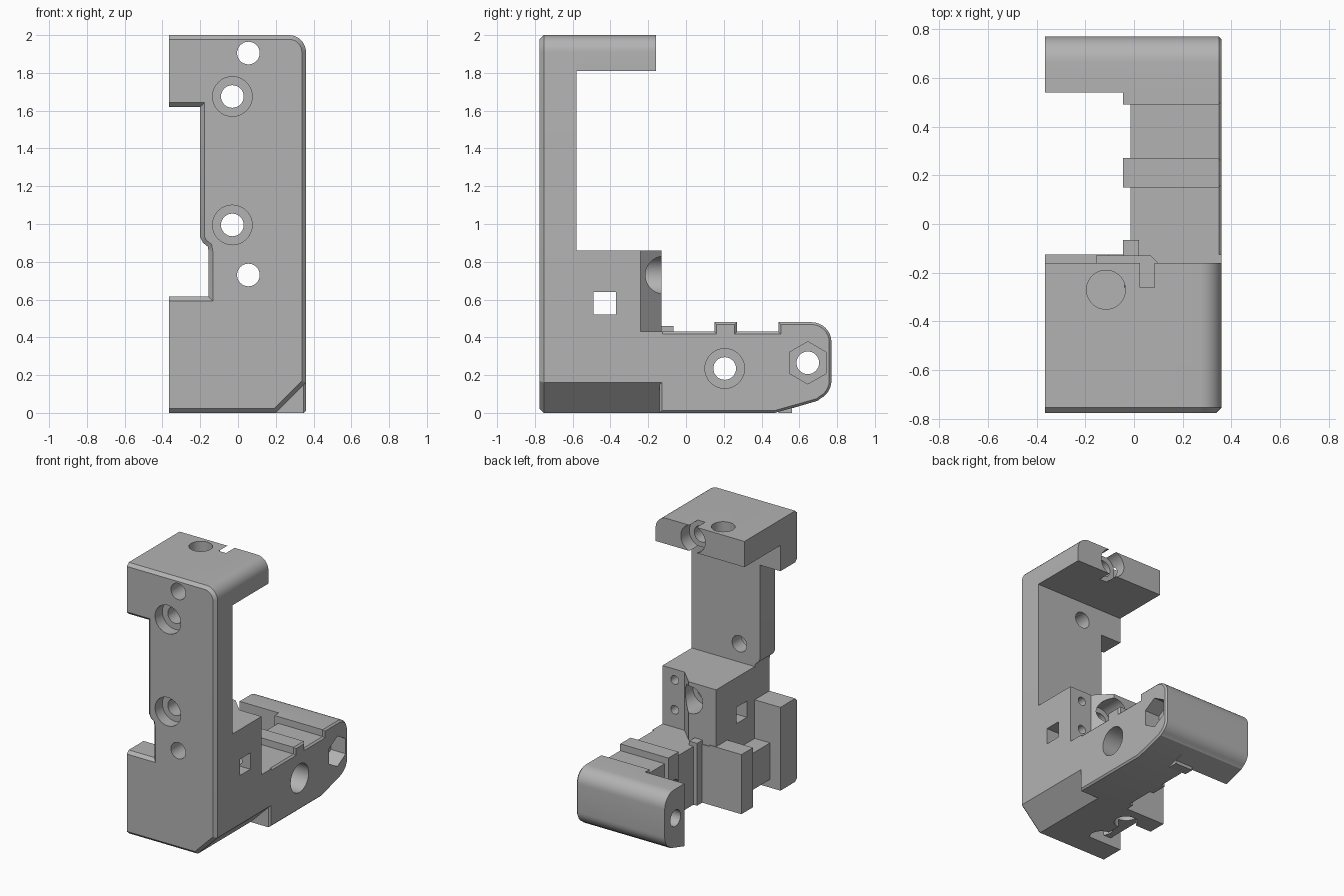
import bpy, bmesh
from math import sin, cos, pi, radians

cube = bpy.data.objects.get("Cube")
if cube:
    bpy.data.objects.remove(cube)

grey = bpy.data.materials.new("plain grey")
grey.use_nodes = True
grey.diffuse_color = (0.45, 0.45, 0.45, 1)
grey.node_tree.nodes["Principled BSDF"].inputs["Base Color"].default_value = grey.diffuse_color


def prism(name, axis, pts, lo, hi, chamfer=0, chamfer_end="lo", keep=lambda co: True):
    """Extrude a 2D outline along an axis; optionally chamfer one cap's rim."""
    place = {"x": lambda p, t: (t, p[0], p[1]),
             "y": lambda p, t: (p[0], t, p[1]),
             "z": lambda p, t: (p[0], p[1], t)}[axis]
    bm = bmesh.new()
    rings = [[bm.verts.new(place(p, t)) for p in pts] for t in (lo, hi)]
    caps = {"lo": bm.faces.new(rings[0]), "hi": bm.faces.new(rings[1])}
    n = len(pts)
    for i in range(n):
        j = (i + 1) % n
        bm.faces.new((rings[0][i], rings[0][j], rings[1][j], rings[1][i]))
    bmesh.ops.recalc_face_normals(bm, faces=bm.faces)
    if chamfer:
        rim = [e for e in caps[chamfer_end].edges
               if keep((e.verts[0].co + e.verts[1].co) / 2)]
        bmesh.ops.bevel(bm, geom=rim, offset=chamfer, segments=1,
                        affect="EDGES", clamp_overlap=True)
    mesh = bpy.data.meshes.new(name)
    bm.to_mesh(mesh)
    bm.free()
    mesh.materials.append(grey)
    obj = bpy.data.objects.new(name, mesh)
    bpy.context.collection.objects.link(obj)
    return obj


def rect(a0, b0, a1, b1):
    return [(a0, b0), (a1, b0), (a1, b1), (a0, b1)]


def arc(ca, cb, r, start, end, n=8):
    return [(ca + r * cos(radians(start + (end - start) * i / n)),
             cb + r * sin(radians(start + (end - start) * i / n))) for i in range(n + 1)]


def ring(ca, cb, r, n=32, turn=0):
    return [(ca + r * cos(2 * pi * i / n + turn), cb + r * sin(2 * pi * i / n + turn))
            for i in range(n)]


L, R, F, B = -0.365, 0.36, -0.775, 0.775
WALL = -0.155  # side wall of the block behind the notch

# Front plate with side notch, rounded top corner and cut bottom corner
corner = arc(R - 0.09, 1.91, 0.09, 0, 90)
plate_outline = [(L, 0), (0.2, 0), (R, 0.16)] + corner + [
    (L, 2), (L, 1.62), (-0.2, 1.62), (-0.2, 0.93), (-0.185, 0.9),
    (-0.16, 0.88), (WALL, 0.85), (WALL, 0.615), (L, 0.615)]
plate = prism("front_plate", "y", plate_outline, F, -0.58, 0.022, "lo",
              lambda co: co.x > L + 0.01)

# Top overhang
overhang = prism("top_overhang", "y", [(L, 1.81), (R, 1.81)] + corner + [(L, 2)],
                 -0.74, -0.16)

# Middle block with an angled back corner
block = prism("middle_block", "z",
              [(WALL, -0.65), (R, -0.65), (R, -0.24), (0.18, -0.24), (0.07, -0.13),
               (WALL, -0.13)], 0.3, 0.86)

# Lower base, side post and shelf beside the open pocket
base = prism("lower_base", "y",
             [(WALL, 0), (0.2, 0), (R, 0.16), (R, 0.43), (WALL, 0.43)], -0.65, -0.125)
post = prism("side_post", "y", rect(L, 0, WALL + 0.05, 0.44), -0.26, -0.125)
shelf = prism("pocket_shelf", "y", rect(-0.28, 0.06, WALL + 0.05, 0.33), -0.65, -0.2)

# Rear arm with cross rib and rounded end
end_curve = [(0.47, 0), (0.7, 0.065)] + arc(0.665, 0.17, 0.105, -65, 0, 6) \
    + arc(0.665, 0.375, 0.105, 0, 90)
arm = prism("rear_arm", "x",
            [(-0.14, 0)] + end_curve
            + [(0.49, 0.48), (0.49, 0.43), (0.27, 0.43), (0.27, 0.48),
               (0.15, 0.48), (0.15, 0.43), (-0.14, 0.43)],
            -0.015, R, 0.012, "hi")
end_block = prism("end_block", "x",
                  [(0.54, 0.018)] + end_curve[1:] + [(0.54, 0.48)], L, 0.1)

# Upright ribs on the inner side of the arm
ribs = [prism("inner_rib_" + tag, "y", rect(-0.045, 0, x1, top), y0, y1)
        for tag, y0, y1, x1, top in (("front", -0.14, -0.065, 0.02, 0.46),
                                     ("middle", 0.15, 0.27, 0.1, 0.48),
                                     ("rear", 0.49, 0.56, 0.1, 0.48))]

parts = [plate, overhang, block, base, post, shelf, arm, end_block] + ribs

# Cutters: each is (cutter, parts it passes through)
cuts = []


def cut(axis, pts, lo, hi, *targets):
    obj = prism("cutter", axis, pts, lo, hi)
    obj.hide_render = True
    cuts.append((obj, targets))


# Countersunk plate screws
for z in (1.675, 0.995):
    cut("y", ring(-0.03, z, 0.06), -1, -0.5, plate)
    cut("y", ring(-0.03, z, 0.105), -1, -0.69, plate)
# Long screws with wide seats at the back
for z, body, seat in ((1.905, overhang, -0.26), (0.73, block, -0.3)):
    cut("y", ring(0.055, z, 0.06), -1, 0, plate, body)
    cut("y", ring(0.055, z, 0.1), seat, 0, body)
# Small pilot holes in the block
for z in (0.78, 0.56):
    cut("y", ring(0.26, z, 0.032, 20), -0.4, -0.1, block)
# Square cross passage
cut("x", rect(-0.49, 0.52, -0.37, 0.64), -1, 1, block)
# Rod sockets from above and below
cut("z", ring(-0.115, -0.27, 0.08), 1.87, 2.2, overhang)
for y in (-0.27, -0.53):
    cut("z", ring(-0.155, y, 0.08), -0.1, 0.27, base, post, shelf)
# Arm bolt hole and end bolt hole with nut pocket
cut("x", ring(0.205, 0.235, 0.06), -1, 1, arm, ribs[1])
cut("x", ring(0.205, 0.235, 0.105), 0.2, 1, arm)
cut("x", ring(0.645, 0.265, 0.06), -1, 1, arm, end_block)
cut("x", ring(0.645, 0.265, 0.112, 6, pi / 2), 0.24, 1, arm)

for cutter, targets in cuts:
    for t in targets:
        m = t.modifiers.new("cut", "BOOLEAN")
        m.operation, m.object, m.solver = "DIFFERENCE", cutter, "EXACT"

# Bake the cuts, then drop the cutters
depsgraph = bpy.context.evaluated_depsgraph_get()
baked = [bpy.data.meshes.new_from_object(p.evaluated_get(depsgraph)) for p in parts]
for p, mesh in zip(parts, baked):
    p.modifiers.clear()
    p.data = mesh
for cutter, _ in cuts:
    bpy.data.objects.remove(cutter)

bpy.ops.object.select_all(action="DESELECT")
for p in parts:
    p.select_set(True)
bpy.context.view_layer.objects.active = plate
bpy.ops.object.shade_smooth_by_angle(angle=radians(30))
